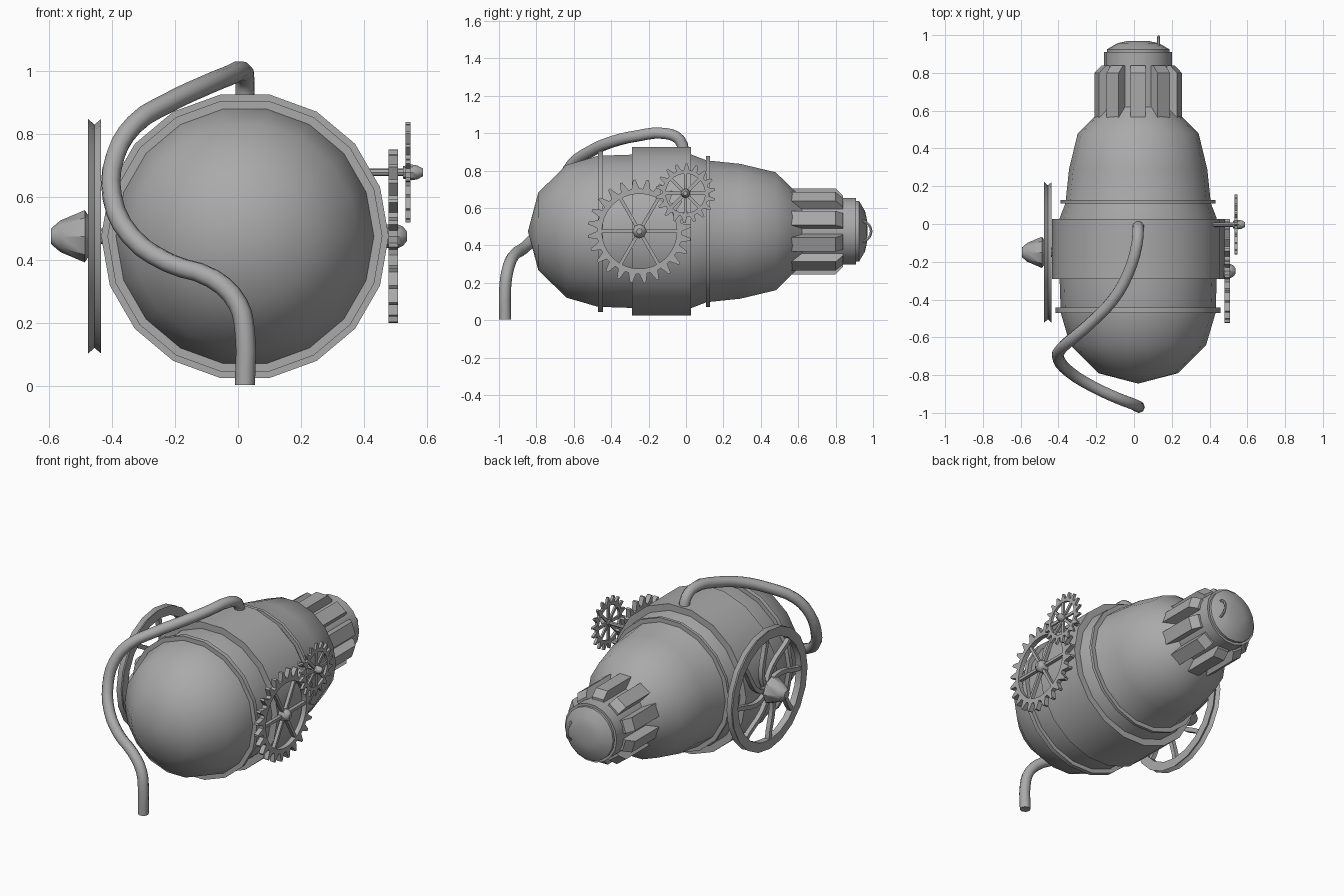
import bpy, bmesh, math
from mathutils import Vector

if "Cube" in bpy.data.objects:
    bpy.data.objects.remove(bpy.data.objects["Cube"], do_unlink=True)

metal = bpy.data.materials.new("grey_metal")
metal.use_nodes = True
GREY = (0.4, 0.4, 0.4, 1)
metal.diffuse_color = GREY
metal.node_tree.nodes["Principled BSDF"].inputs["Base Color"].default_value = GREY

AXIS_X, AXIS_Z = 0.022, 0.475          # centre line of the tank
TAU = math.tau


def finish(name, bm, angle=40):
    """Turn a bmesh into a shaded object."""
    bmesh.ops.remove_doubles(bm, verts=bm.verts, dist=1e-5)
    bmesh.ops.recalc_face_normals(bm, faces=bm.faces)
    mesh = bpy.data.meshes.new(name)
    bm.to_mesh(mesh)
    bm.free()
    return add(name, mesh, angle)


def add(name, mesh, angle=40):
    mesh.materials.clear()
    mesh.materials.append(metal)
    obj = bpy.data.objects.new(name, mesh)
    bpy.context.collection.objects.link(obj)
    bpy.ops.object.select_all(action="DESELECT")
    obj.select_set(True)
    bpy.context.view_layer.objects.active = obj
    bpy.ops.object.shade_smooth_by_angle(angle=math.radians(angle))
    return obj


def sweep(bm, axis, centre, profile_at, angles, closed):
    """Revolve a profile of (position, radius) about the x or y axis."""
    rings = []
    for k, a in enumerate(angles):
        ring = []
        for pos, r in profile_at(k):
            u, v = r * math.cos(a), r * math.sin(a)
            p = (centre[0] + u, pos, centre[1] + v) if axis == "Y" else (pos, centre[0] + u, centre[1] + v)
            ring.append(bm.verts.new(p))
        rings.append(ring)
    m = len(rings[0])
    for k, ring in enumerate(rings):
        nxt = rings[(k + 1) % len(rings)]
        for i in range(m if closed else m - 1):
            j = (i + 1) % m
            bm.faces.new((ring[i], ring[j], nxt[j], nxt[i]))


def lathe(name, axis, centre, profile, n=18, closed=False):
    bm = bmesh.new()
    sweep(bm, axis, centre, lambda k: profile, [TAU * k / n for k in range(n)], closed)
    return finish(name, bm)


def spokes(bm, centre, x0, x1, count, path, half):
    """Flat spokes; path is a list of (radius, angle offset)."""
    for s in range(count):
        rows = []
        pts = [Vector((r * math.cos(a + TAU * s / count), r * math.sin(a + TAU * s / count))) for r, a in path]
        for i, p in enumerate(pts):
            d = (pts[min(i + 1, len(pts) - 1)] - pts[max(i - 1, 0)]).normalized() * half
            corners = [(x, p + side * Vector((-d.y, d.x))) for x, side in ((x0, -1), (x0, 1), (x1, 1), (x1, -1))]
            rows.append([bm.verts.new((x, centre[0] + q.x, centre[1] + q.y)) for x, q in corners])
        for a, b in zip(rows, rows[1:]):
            for i in range(4):
                bm.faces.new((a[i], a[(i + 1) % 4], b[(i + 1) % 4], b[i]))
        bm.faces.new(rows[0])
        bm.faces.new(rows[-1])


def gear(name, centre, x0, x1, inner, root, tip, teeth, arms):
    """Spiked rim with straight spokes."""
    steps = ((0, root), (0.3, tip), (0.48, tip), (0.7, root))
    angles = [TAU * (t + f) / teeth for t in range(teeth) for f, r in steps]

    def section(k):
        r = steps[k % 4][1]
        return [(x0, inner), (x0, r), (x1, r), (x1, inner)]

    bm = bmesh.new()
    sweep(bm, "X", centre, section, angles, True)
    inset = (x1 - x0) * 0.15
    spokes(bm, centre, x0 + inset, x1 - inset, arms, [(0.01, 0), (inner + 0.005, 0)], 0.009)
    return finish(name, bm, 25)


tank = (AXIS_X, AXIS_Z)

# Tank body with rounded nose and tapering tail
lathe("tank_body", "Y", tank, [
    (-0.845, 0), (-0.79, 0.21), (-0.64, 0.36), (-0.47, 0.41), (-0.29, 0.416), (0.03, 0.416), (0.11, 0.385),
    (0.29, 0.366), (0.48, 0.32), (0.565, 0.235), (0.62, 0.18), (0.91, 0.18), (0.91, 0)])


def band(name, y0, y1, outer, inner):
    lathe(name, "Y", tank, [(y0, inner), (y0, outer), (y1, outer), (y1, inner)], closed=True)


# Bands round the tank
band("middle_band", -0.29, 0.027, 0.457, 0.38)
band("front_flange", -0.47, -0.443, 0.437, 0.38)
band("rear_flange", 0.108, 0.127, 0.41, 0.35)

# Rear cap and its pull ring
lathe("rear_cap", "Y", tank, [(0.9, 0), (0.9, 0.165), (0.925, 0.165), (0.957, 0.11), (0.968, 0.06), (0.97, 0)])
lathe("pull_ring", "X", (0.935, AXIS_Z),
      [(0.13 + 0.008 * math.cos(TAU * i / 6), 0.055 + 0.008 * math.sin(TAU * i / 6)) for i in range(6)],
      n=20, closed=True)

# Ten cooling fins round the neck
bm = bmesh.new()
side = [(0.555, 0.15), (0.555, 0.23), (0.8, 0.23), (0.84, 0.19), (0.84, 0.15)]
for f in range(10):
    a = TAU * f / 10
    out, across = Vector((math.sin(a), 0, math.cos(a))), Vector((math.cos(a), 0, -math.sin(a)))
    base = Vector((AXIS_X, 0, AXIS_Z))
    left, right = ([bm.verts.new(base + out * r + across * w + Vector((0, y, 0))) for y, r in side]
                   for w in (-0.04, 0.04))
    bm.faces.new(left)
    bm.faces.new(right)
    for i in range(5):
        j = (i + 1) % 5
        bm.faces.new((left[i], left[j], right[j], right[i]))
finish("cooling_fins", bm, 30)

# Handwheel on the right side: grooved rim, curved spokes, hub
wheel = (-0.15, AXIS_Z)
lathe("handwheel_rim", "X", wheel, [(-0.476, 0.315), (-0.476, 0.372), (-0.456, 0.355), (-0.436, 0.372),
                                    (-0.436, 0.315)], n=20, closed=True)
bm = bmesh.new()
curl = [(0.04 + 0.285 * t / 6, 0.75 * math.sin(math.pi * t / 12)) for t in range(7)]
spokes(bm, wheel, -0.47, -0.442, 8, curl, 0.013)
finish("handwheel_spokes", bm, 30)
lathe("handwheel_hub", "X", wheel, [(-0.594, 0), (-0.594, 0.025), (-0.565, 0.05), (-0.487, 0.083), (-0.472, 0.06),
                                    (-0.44, 0.045), (-0.44, 0.025), (-0.38, 0.025), (-0.38, 0)], n=8)

# Meshing gears on the left side, each on an axle
big, small = (-0.249, AXIS_Z), (-0.003, 0.678)
gear("large_gear", big, 0.478, 0.508, 0.2, 0.228, 0.277, 24, 6)
gear("small_gear", small, 0.532, 0.548, 0.105, 0.125, 0.16, 18, 8)
lathe("large_gear_axle", "X", big, [(0.4, 0), (0.4, 0.025), (0.472, 0.025), (0.472, 0.038), (0.508, 0.038),
                                    (0.525, 0.03), (0.537, 0.015), (0.537, 0)], n=8)
lathe("small_gear_axle", "X", small, [(0.4, 0), (0.4, 0.012), (0.525, 0.012), (0.525, 0.02), (0.552, 0.025),
                                      (0.57, 0.022), (0.588, 0.012), (0.588, 0)], n=8)

# Bent pipe from the top of the band round to the ground
path = [(0.022, -0.967, 0.003), (0.022, -0.967, 0.17), (0, -0.955, 0.26), (-0.08, -0.925, 0.34),
        (-0.22, -0.86, 0.39), (-0.34, -0.785, 0.475), (-0.4, -0.715, 0.6), (-0.39, -0.665, 0.73),
        (-0.33, -0.61, 0.83), (-0.22, -0.515, 0.9), (-0.11, -0.4, 0.952), (-0.03, -0.26, 0.985),
        (0.015, -0.11, 0.998), (0.022, -0.035, 0.965), (0.022, -0.008, 0.88)]
curve = bpy.data.curves.new("pipe_path", "CURVE")
curve.dimensions = "3D"
curve.bevel_depth = 0.032
curve.bevel_resolution = 2
curve.resolution_u = 3
curve.use_fill_caps = True
spline = curve.splines.new("BEZIER")
spline.bezier_points.add(len(path) - 1)
for point, co in zip(spline.bezier_points, path):
    point.co = co
    point.handle_left_type = point.handle_right_type = "AUTO"
guide = bpy.data.objects.new("pipe_path", curve)
bpy.context.collection.objects.link(guide)
bpy.context.view_layer.update()
pipe_mesh = bpy.data.meshes.new_from_object(guide.evaluated_get(bpy.context.evaluated_depsgraph_get()))
bpy.data.objects.remove(guide, do_unlink=True)
add("bent_pipe", pipe_mesh, 50)
